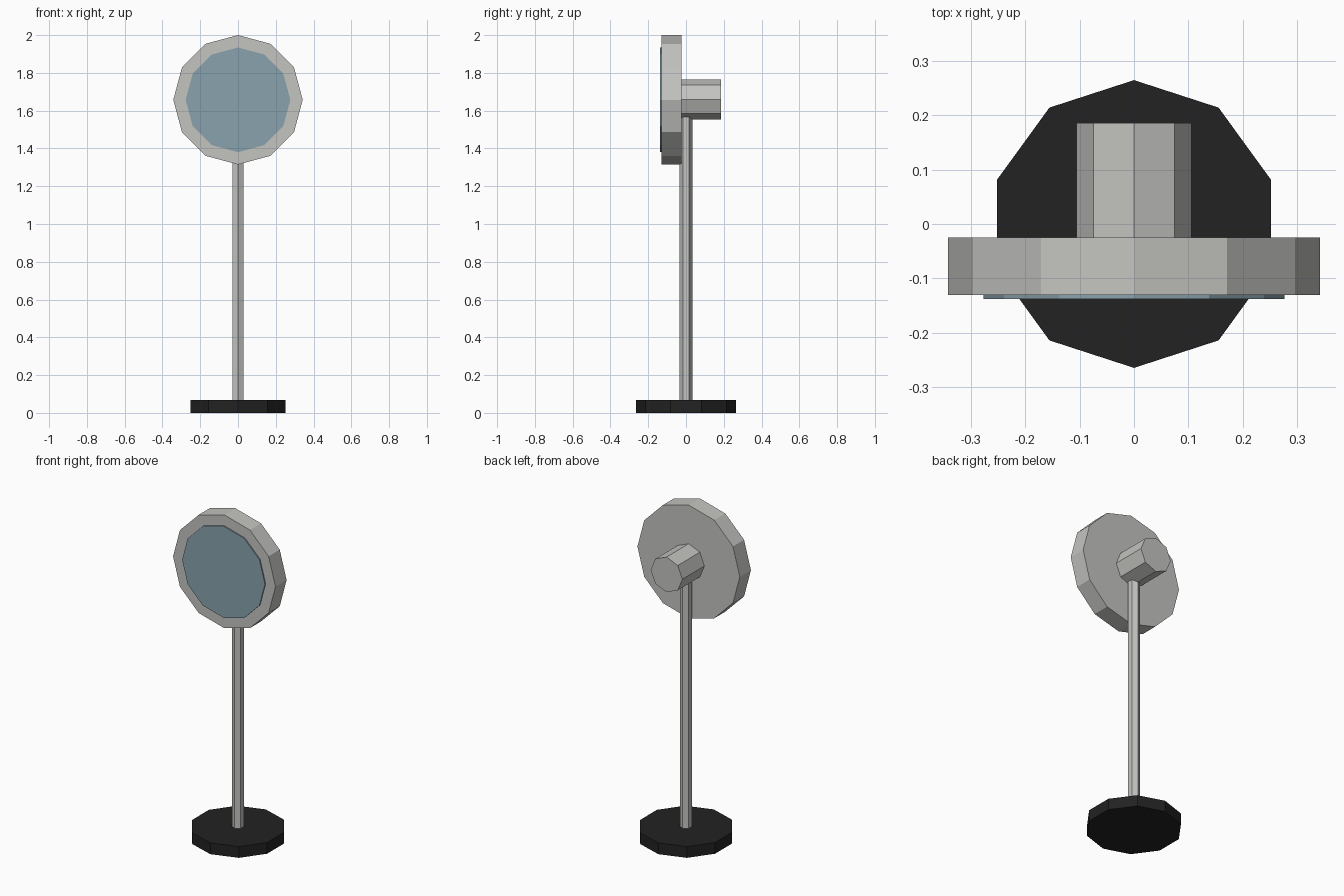
import bpy, math
from mathutils import Matrix

if "Cube" in bpy.data.objects:
    bpy.data.objects.remove(bpy.data.objects["Cube"])


def material(name, rgb):
    m = bpy.data.materials.new(name)
    m.diffuse_color = (*rgb, 1.0)
    m.use_nodes = True
    m.node_tree.nodes["Principled BSDF"].inputs["Base Color"].default_value = m.diffuse_color
    return m


metal = material("pale_grey_metal", (0.55, 0.55, 0.53))
glass = material("blue_grey_panel", (0.25, 0.36, 0.42))
black = material("black_base", (0.016, 0.016, 0.016))

HEAD_Z = 1.6575


def prism(name, sides, radius, start, end, mat, along_y=False, z=0.0):
    """Flat-shaded n-sided prism between start and end on z (or on y at height z).
    One corner points along +y (or +z when the prism runs along y)."""
    bpy.ops.mesh.primitive_cylinder_add(vertices=sides, radius=radius, depth=end - start)
    ob = bpy.context.object
    ob.name = name
    ob.data.name = name
    mid = (start + end) / 2
    if along_y:
        ob.data.transform(Matrix.Rotation(math.radians(90), 4, 'X'))
        ob.location = (0, mid, z)
    else:
        ob.location = (0, 0, mid)
    ob.data.materials.append(mat)
    return ob


# Stand
prism("base", 10, 0.265, 0.0, 0.068, black)
prism("pole", 6, 0.034, 0.06, 1.60, metal)

# Head: drum, front panel and rear housing
prism("head_drum", 12, 0.3425, -0.131, -0.025, metal, True, HEAD_Z)
prism("front_panel", 12, 0.277, -0.138, -0.129, glass, True, HEAD_Z)
prism("rear_housing", 8, 0.106, -0.03, 0.186, metal, True, 1.66)
